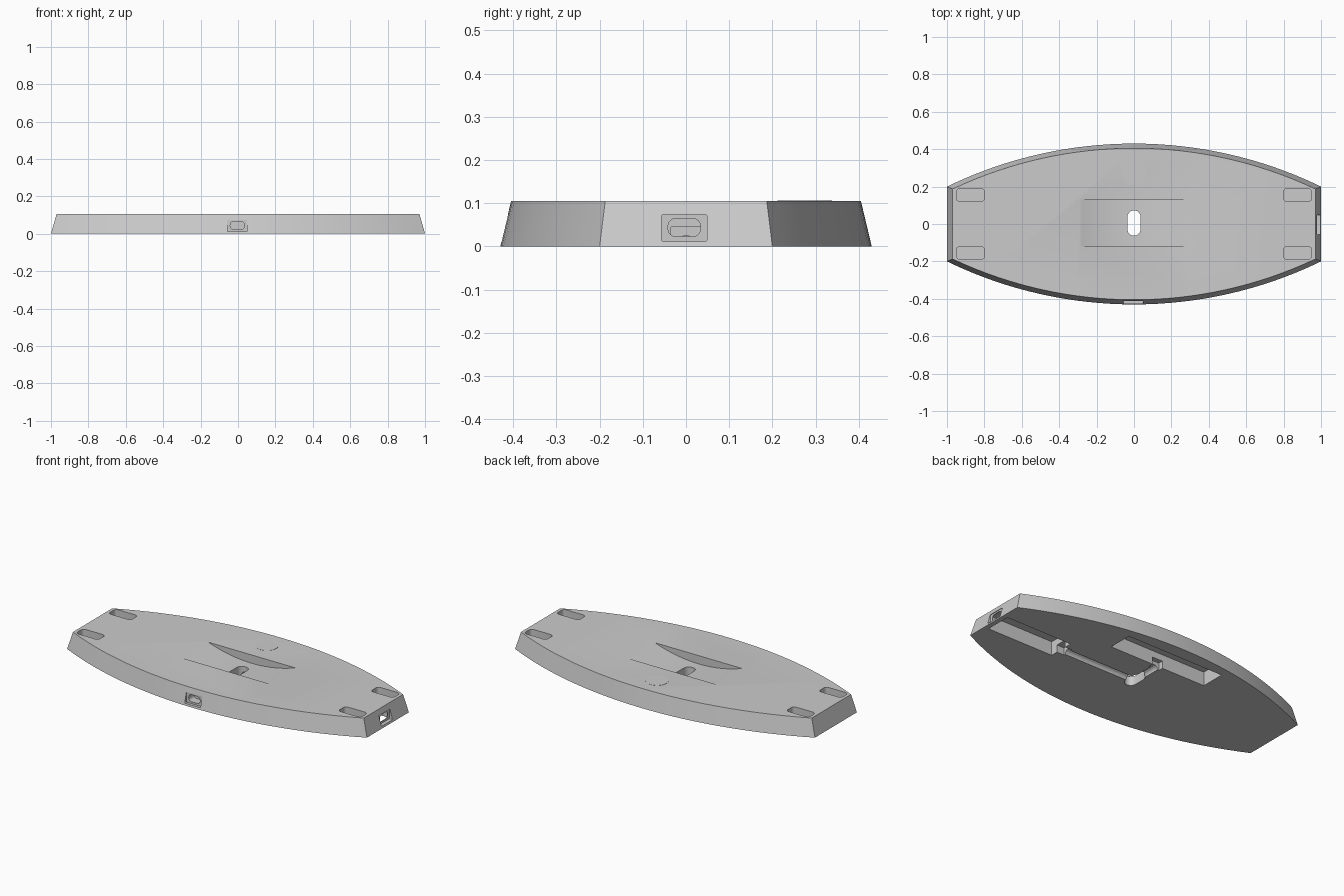
import bpy, bmesh, math
from mathutils import Matrix

scene = bpy.context.scene
old = bpy.data.objects.get("Cube")
if old:
    bpy.data.objects.remove(old, do_unlink=True)

H = 0.105  # plate height

grey = bpy.data.materials.new("light_grey")
grey.use_nodes = True
COL = (0.6, 0.6, 0.6, 1)
grey.diffuse_color = COL
grey.node_tree.nodes["Principled BSDF"].inputs["Base Color"].default_value = COL


def finish(name, bm):
    bmesh.ops.recalc_face_normals(bm, faces=bm.faces)
    me = bpy.data.meshes.new(name)
    bm.to_mesh(me)
    bm.free()
    me.materials.append(grey)
    ob = bpy.data.objects.new(name, me)
    scene.collection.objects.link(ob)
    return ob


def loft(name, lower, upper):
    """Solid between two matching closed loops of 3D points."""
    bm = bmesh.new()
    a = [bm.verts.new(p) for p in lower]
    b = [bm.verts.new(p) for p in upper]
    bm.faces.new(a)
    bm.faces.new(b)
    n = len(a)
    for i in range(n):
        j = (i + 1) % n
        bm.faces.new((a[i], a[j], b[j], b[i]))
    return finish(name, bm)


def barrel(half_len, end_y, mid_y, z, n=32):
    """Outline with straight ends and two bowed long sides."""
    sag = mid_y - end_y
    r = (half_len ** 2 + sag ** 2) / (2 * sag)
    xs = [half_len * (2 * i / n - 1) for i in range(n + 1)]
    front = [(x, -(mid_y - r + math.sqrt(r * r - x * x)), z) for x in xs]
    return front + [(-x, -y, z) for x, y, z in front]


def rounded(w, h, r, n=6):
    """Rounded rectangle as 2D points."""
    pts = []
    for k, (sx, sy) in enumerate([(1, 1), (-1, 1), (-1, -1), (1, -1)]):
        for i in range(n + 1):
            t = math.pi / 2 * (k + i / n)
            pts.append((sx * (w / 2 - r) + r * math.cos(t),
                        sy * (h / 2 - r) + r * math.sin(t)))
    return pts


def pocket(x, y, w, h, r, z0, z1):
    pts = rounded(w, h, r)
    return loft("cutter", [(x + u, y + v, z0) for u, v in pts],
                [(x + u, y + v, z1) for u, v in pts])


def port(axis, c, w, h, r, d0, d1, shift=0):
    """Rounded opening cut along x or y, centred at height c."""
    pts = rounded(w, h, r)
    ring = lambda d: [(d, u + shift, c + v) if axis == "x" else (u + shift, d, c + v)
                      for u, v in pts]
    return loft("cutter", ring(d0), ring(d1))


def box(x0, x1, y0, y1, z0, z1):
    base = [(x0, y0), (x1, y0), (x1, y1), (x0, y1)]
    return loft("cutter", [(*p, z0) for p in base], [(*p, z1) for p in base])


def rod(axis, r, length, centre, seg):
    bm = bmesh.new()
    turn = Matrix.Rotation(math.pi / 2, 4, {"x": "Y", "y": "X", "z": "Z"}[axis])
    bmesh.ops.create_cone(bm, cap_ends=True, segments=seg, radius1=r, radius2=r,
                          depth=length, matrix=Matrix.Translation(centre) @ turn)
    return finish("cutter", bm)


# Main plate with sloping sides
plate = loft("base_plate", barrel(1, 0.2, 0.43, 0), barrel(0.97, 0.187, 0.405, H))

cutters = []
# Four foot pockets in the top
for sx in (-1, 1):
    for sy in (-1, 1):
        cutters.append(pocket(sx * 0.875, sy * 0.155, 0.15, 0.07, 0.02, 0.05, H + 0.05))
# Shallow curved cradle and the slot through it
sag, half = 0.05, 0.29
R = (half ** 2 + sag ** 2) / (2 * sag)
cutters.append(rod("y", R, 0.25, (0, 0.005, H - sag + R), 192))
cutters.append(pocket(0, 0.005, 0.07, 0.135, 0.034, -0.05, H + 0.05))
# Underside troughs
cutters.append(box(0.52, 0.97, -0.08, 0.08, -0.05, 0.085))
cutters.append(box(-0.33, 0.33, 0.2, 0.35, -0.05, 0.085))
# Cable channels joining the troughs to the slot
cutters.append(rod("x", 0.025, 0.53, (0.265, 0, 0), 16))
cutters.append(rod("y", 0.025, 0.22, (0, 0.1, 0), 16))
cutters.append(box(0.47, 0.53, -0.035, 0.035, -0.05, 0.045))
cutters.append(box(-0.035, 0.035, 0.17, 0.21, -0.05, 0.045))
# Right-hand socket: shallow frame, then opening into the trough
cutters.append(port("x", 0.043, 0.105, 0.062, 0.004, 0.975, 1.1, -0.004))
cutters.append(port("x", 0.044, 0.075, 0.042, 0.018, 0.9, 1.1, -0.004))
# Front socket
cutters.append(port("y", 0.043, 0.105, 0.062, 0.004, -0.41, -0.5, -0.004))
cutters.append(port("y", 0.044, 0.075, 0.042, 0.018, -0.36, -0.5, -0.004))

for c in cutters:
    c.hide_render = True
    mod = plate.modifiers.new("cut", "BOOLEAN")
    mod.operation = "DIFFERENCE"
    mod.solver = "EXACT"
    mod.object = c

# Bake the cuts and drop the cutters
bpy.context.view_layer.update()
deps = bpy.context.evaluated_depsgraph_get()
baked = bpy.data.meshes.new_from_object(plate.evaluated_get(deps))
plate.modifiers.clear()
plate.data = baked
baked.materials.clear()
baked.materials.append(grey)
for c in cutters:
    bpy.data.objects.remove(c, do_unlink=True)

# Round indicator cap in the top
cap = rod("z", 0.063, 0.004, (0, 0.275, H - 0.001), 48)
cap.name = "indicator_cap"

# Smooth the curved walls, keep edges crisp
for ob in (plate, cap):
    bpy.ops.object.select_all(action="DESELECT")
    ob.select_set(True)
    bpy.context.view_layer.objects.active = ob
    bpy.ops.object.shade_smooth_by_angle(angle=math.radians(20))
